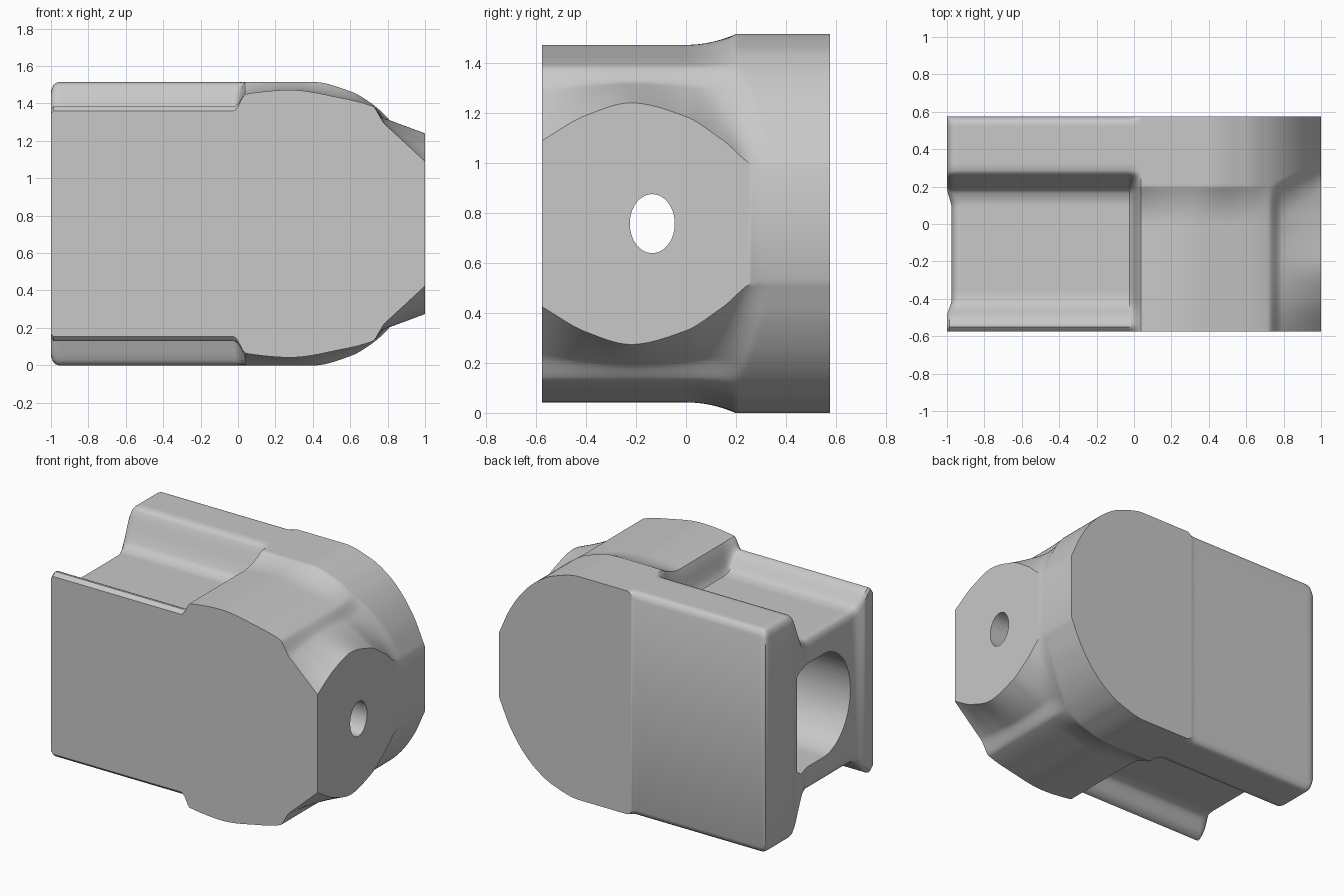
import bpy, bmesh, math

if "Cube" in bpy.data.objects:
    bpy.data.objects.remove(bpy.data.objects["Cube"], do_unlink=True)

MID, HALF_Y = 0.757, 0.575


def curve(points):
    """Smooth monotone interpolation through a few profile points."""
    n = len(points)
    d = [(points[i + 1][1] - points[i][1]) / (points[i + 1][0] - points[i][0]) for i in range(n - 1)]
    m = [d[0]]
    for a, b in zip(d, d[1:]):
        m.append(2 * a * b / (a + b) if a * b > 0 else 0)
    m.append(d[-1])

    def f(x):
        x = min(max(x, points[0][0]), points[-1][0])
        i = 0
        while i < n - 2 and x > points[i + 1][0]:
            i += 1
        h = points[i + 1][0] - points[i][0]
        t = (x - points[i][0]) / h
        a, b = points[i][1], points[i + 1][1]
        return (a * (1 + 2 * t) * (1 - t) ** 2 + b * t * t * (3 - 2 * t)
                + h * m[i] * t * (1 - t) ** 2 + h * m[i + 1] * t * t * (t - 1))
    return f


def ramp(a, b, x):
    return min(max((x - a) / (b - a), 0), 1)


def step(a, b, x):
    t = ramp(a, b, x)
    return t * t * (3 - 2 * t)


def roundover(distance, r):
    """Drop in height at a distance from a rounded edge."""
    u = 1 - ramp(0, r, distance)
    return r * (1 - math.sqrt(1 - u * u))


# Profiles: back slab, front hump, nose boundary, and grooved left section
slab = curve([(-1, 1.515), (0.4, 1.515), (0.6, 1.465), (0.72, 1.395), (0.82, 1.3), (0.92, 1.155), (1, 0.98)])
hump = curve([(0, 1.43), (0.04, 1.45), (0.28, 1.472), (0.55, 1.43), (0.72, 1.385), (0.78, 1.34)])
nose = curve([(-0.575, 1.09), (-0.4, 1.19), (-0.22, 1.24), (0, 1.185), (0.15, 1.09), (0.33, 0.98), (0.575, 0.98)])
groove = curve([(-0.575, 1.36), (-0.545, 1.385), (-0.51, 1.37), (-0.42, 1.28), (-0.36, 1.27), (0.1, 1.27),
                (0.17, 1.29), (0.21, 1.36), (0.25, 1.46), (0.275, 1.505), (0.31, 1.515)])


def height(x, y):
    t = ramp(0.73, 1, x)
    front = hump(x) * (1 - t) + nose(y) * t
    k = ramp(0.13 * t, 0.2 + 0.13 * t, y) ** 2
    right = front * (1 - k) + slab(x) * k
    left = groove(y) - roundover(HALF_Y - y, 0.045)
    s = step(-0.025, 0.04, x)
    edge = 0.015 + 0.035 * step(-0.56, -0.45, y)
    return left * (1 - s) + right * s - roundover(x + 1, edge)


def make_object(name, bm):
    bmesh.ops.recalc_face_normals(bm, faces=bm.faces)
    mesh = bpy.data.meshes.new(name)
    bm.to_mesh(mesh)
    bm.free()
    obj = bpy.data.objects.new(name, mesh)
    bpy.context.collection.objects.link(obj)
    return obj


# Body: contoured top mirrored to the bottom, closed by side walls
NX, NY = 160, 92
bm = bmesh.new()
top, bottom = {}, {}
for i in range(NX + 1):
    for j in range(NY + 1):
        x, y = -1 + 2 * i / NX, -HALF_Y + 2 * HALF_Y * j / NY
        z = height(x, y)
        recess = step(-0.5, -0.4, y) * (1 - step(0.08, 0.2, y))
        px = x + 0.025 * recess * ramp(-0.8, -1, x)
        top[i, j] = bm.verts.new((px, y, z))
        bottom[i, j] = bm.verts.new((px, y, 2 * MID - z))
for i in range(NX):
    for j in range(NY):
        ring = [(i, j), (i + 1, j), (i + 1, j + 1), (i, j + 1)]
        bm.faces.new([top[p] for p in ring])
        bm.faces.new([bottom[p] for p in reversed(ring)])
border = ([(i, 0) for i in range(NX)] + [(NX, j) for j in range(NY)]
          + [(i, NY) for i in range(NX, 0, -1)] + [(0, j) for j in range(NY, 0, -1)])
for a, b in zip(border, border[1:] + border[:1]):
    bm.faces.new([bottom[a], bottom[b], top[b], top[a]])
body = make_object("body", bm)


def cut(name, outline, x0, x1):
    """Cut a prism with a y-z outline out of the body along x."""
    bm = bmesh.new()
    face = bm.faces.new([bm.verts.new((x0, y, z)) for y, z in outline])
    ext = bmesh.ops.extrude_face_region(bm, geom=[face])
    moved = [v for v in ext["geom"] if isinstance(v, bmesh.types.BMVert)]
    bmesh.ops.translate(bm, verts=moved, vec=(x1 - x0, 0, 0))
    # Keep both caps so that the cutter is closed
    if not face.is_valid:
        bm.faces.new([v for v in bm.verts if v not in moved])
    cutter = make_object(name, bm)
    cutter.hide_render = True
    mod = body.modifiers.new(name, "BOOLEAN")
    mod.operation, mod.solver, mod.object = "DIFFERENCE", "EXACT", cutter
    bpy.context.view_layer.objects.active = body
    bpy.ops.object.modifier_apply(modifier=name)
    bpy.data.objects.remove(cutter, do_unlink=True)


def arc(cy, ry, rz, a0, a1, n):
    angles = [math.radians(a0 + (a1 - a0) * k / n) for k in range(n + 1)]
    return [(cy + ry * math.cos(a), MID + rz * math.sin(a)) for a in angles]


# Large bore with one flat side, and small nose hole
bore = arc(-0.08, 0.29, 0.35, 90, 270, 40) + [(0.2, 0.407), (0.235, 0.435), (0.235, 1.079), (0.2, 1.107)]
cut("bore", bore, -1.2, 0.6)
cut("nose_hole", arc(-0.135, 0.09, 0.118, 0, 360, 48)[:-1], 0.5, 1.2)

# Material
mat = bpy.data.materials.new("grey")
mat.use_nodes = True
grey = (0.58, 0.58, 0.58, 1)
mat.diffuse_color = grey
mat.node_tree.nodes["Principled BSDF"].inputs["Base Color"].default_value = grey
body.data.materials.clear()
body.data.materials.append(mat)
for p in body.data.polygons:
    p.material_index = 0

bpy.ops.object.select_all(action="DESELECT")
body.select_set(True)
bpy.context.view_layer.objects.active = body
bpy.ops.object.shade_smooth_by_angle(angle=math.radians(35))
